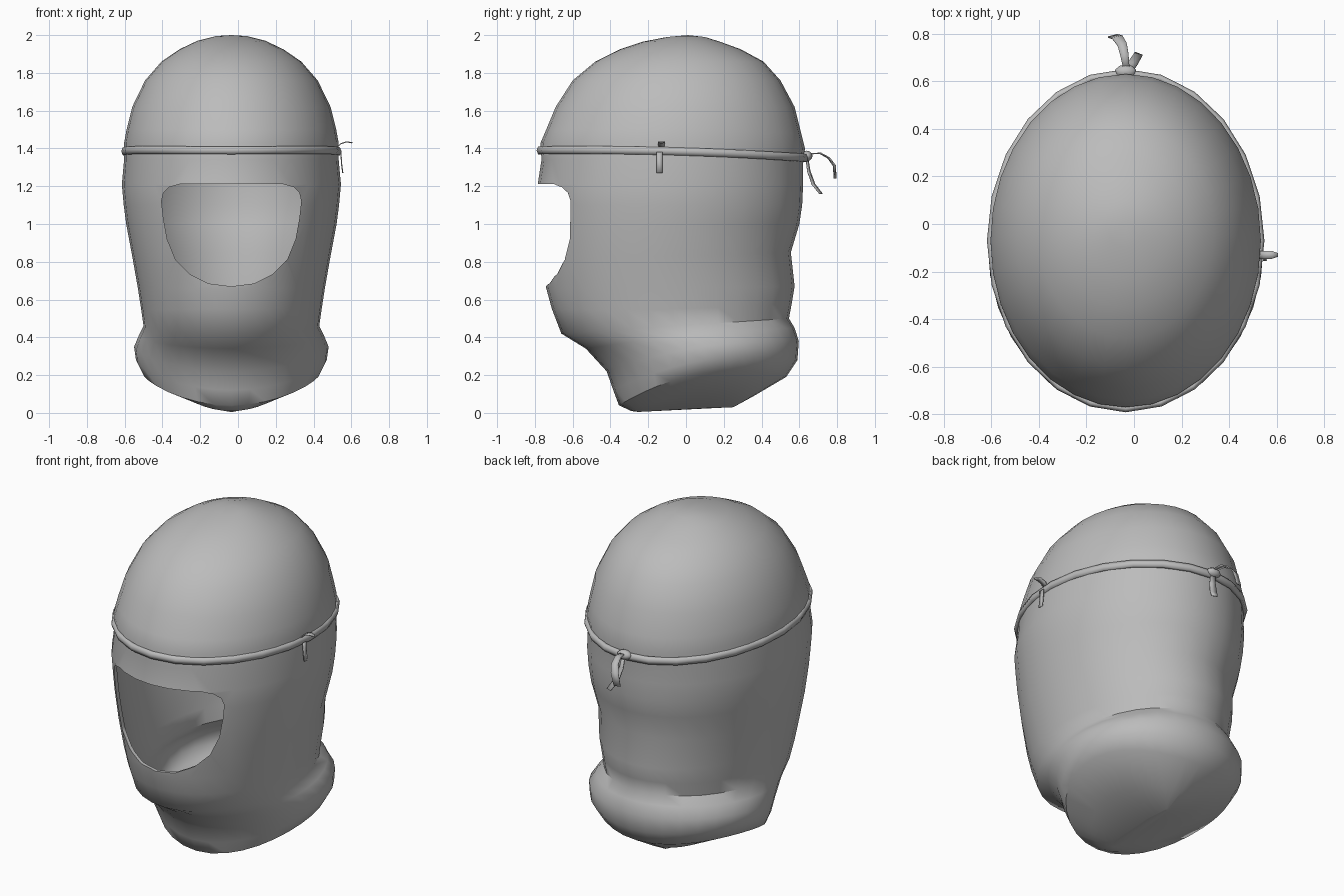
import bpy, bmesh, math
from mathutils import Vector

if "Cube" in bpy.data.objects:
    bpy.data.objects.remove(bpy.data.objects["Cube"])

CX = -0.035          # middle of the hood
SEG = 32

grey = bpy.data.materials.new("grey cloth")
grey.diffuse_color = (0.5, 0.5, 0.5, 1)
grey.use_nodes = True
grey.node_tree.nodes["Principled BSDF"].inputs["Base Color"].default_value = grey.diffuse_color


def make(name, verts, faces):
    me = bpy.data.meshes.new(name)
    me.from_pydata(verts, [], faces)
    bm = bmesh.new()
    bm.from_mesh(me)
    bmesh.ops.recalc_face_normals(bm, faces=bm.faces)
    bm.to_mesh(me)
    bm.free()
    ob = bpy.data.objects.new(name, me)
    bpy.context.collection.objects.link(ob)
    me.materials.append(grey)
    return ob


def smooth(ob, angle=45):
    bpy.ops.object.select_all(action='DESELECT')
    ob.select_set(True)
    bpy.context.view_layer.objects.active = ob
    bpy.ops.object.shade_smooth_by_angle(angle=math.radians(angle))


def ring(zf, zs, zb, yf, yb, hw, seg=SEG):
    """Oval loop with its own height at front, side and back."""
    pts = []
    for i in range(seg):
        a = 2 * math.pi * i / seg
        t = math.sin(a)
        z = zs + (zb - zf) / 2 * t + ((zf + zb) / 2 - zs) * t * t
        pts.append(Vector((CX + hw * math.cos(a), (yf + yb) / 2 + (yb - yf) / 2 * t, z)))
    return pts


# Hood shell: z front, z side, z back, y front, y back, half width
LOOPS = [
    (1.99, 1.995, 1.99, -.10, .10, .08), (1.965, 1.97, 1.965, -.23, .18, .18),
    (1.925, 1.925, 1.925, -.35, .29, .275), (1.86, 1.86, 1.86, -.48, .41, .37),
    (1.76, 1.76, 1.76, -.60, .50, .457), (1.62, 1.62, 1.62, -.69, .575, .525),
    (1.50, 1.50, 1.48, -.74, .61, .555), (1.43, 1.43, 1.40, -.77, .63, .568),
    (1.34, 1.34, 1.32, -.765, .62, .568), (1.21, 1.21, 1.21, -.785, .62, .58),
    (1.10, 1.10, 1.10, -.78, .615, .57), (1.00, 1.00, 1.00, -.775, .60, .557),
    (.83, .83, .85, -.76, .555, .525), (.66, .66, .67, -.74, .575, .495),
    (.55, .55, .58, -.71, .56, .478), (.42, .46, .50, -.66, .545, .465),
    (.34, .41, .45, -.53, .575, .49), (.22, .35, .38, -.42, .597, .515),
    (.12, .28, .28, -.385, .59, .505), (.04, .21, .19, -.355, .53, .47),
    (.01, .10, .09, -.29, .36, .25), (.005, .02, .03, -.25, .25, .03),
]
verts = [Vector((CX, .01, 2.0))]
for l in LOOPS:
    verts += ring(*l)
faces = [(0, 1 + i, 1 + (i + 1) % SEG) for i in range(SEG)]
for r in range(len(LOOPS) - 1):
    a, b = 1 + r * SEG, 1 + (r + 1) * SEG
    faces += [(a + i, b + i, b + (i + 1) % SEG, a + (i + 1) % SEG) for i in range(SEG)]
last = 1 + (len(LOOPS) - 1) * SEG
faces.append(tuple(last + i for i in range(SEG)))
hood = make("hood", verts, faces)
sol = hood.modifiers.new("thickness", 'SOLIDIFY')
sol.thickness = 0.02
sol.offset = -1

# Face opening cutter: flat top, rounded bottom
half = [(0, .67), (.12, .685), (.22, .735), (.295, .81), (.34, .92), (.36, 1.03),
        (.37, 1.12), (.36, 1.165), (.33, 1.195), (.27, 1.212), (0, 1.213)]
outline = half + [(-x, z) for x, z in reversed(half[1:-1])]
n = len(outline)
cv = [(CX + x, y, z) for y in (-1.2, -.3) for x, z in outline]
cf = [tuple(range(n)), tuple(range(n, 2 * n))]
cf += [(i, (i + 1) % n, n + (i + 1) % n, n + i) for i in range(n)]
cutter = make("face_opening_cutter", cv, cf)
cutter.hide_render = True
cutter.hide_viewport = True
cut = hood.modifiers.new("opening", 'BOOLEAN')
cut.operation = 'DIFFERENCE'
cut.solver = 'EXACT'
cut.object = cutter
bpy.context.view_layer.update()
deps = bpy.context.evaluated_depsgraph_get()
baked = bpy.data.meshes.new_from_object(hood.evaluated_get(deps))
hood.modifiers.clear()
hood.data = baked
bpy.data.objects.remove(cutter)
smooth(hood)

# Drawstring hem around the brow
path = ring(1.39, 1.385, 1.35, -.775, .635, .567, 24)
tube = []
for i, p in enumerate(path):
    out = Vector((p.x - CX, p.y + .07, 0)).normalized()
    for k in range(6):
        a = k * math.pi / 3
        tube.append(p + out * (.016 * math.cos(a)) + Vector((0, 0, .024 * math.sin(a))))
tf = []
for i in range(24):
    for k in range(6):
        j, m = (i + 1) % 24, (k + 1) % 6
        tf.append((i * 6 + k, j * 6 + k, j * 6 + m, i * 6 + m))
smooth(make("brow_drawstring", tube, tf), 80)


def ribbon(name, pts, widths, side):
    """Thin strip along a path."""
    s = Vector(side).normalized()
    v = []
    for p, w in zip(pts, widths):
        v += [Vector(p) - s * w / 2, Vector(p) + s * w / 2]
    f = [(2 * i, 2 * i + 1, 2 * i + 3, 2 * i + 2) for i in range(len(pts) - 1)]
    ob = make(name, v, f)
    m = ob.modifiers.new("thickness", 'SOLIDIFY')
    m.thickness = .006
    m.offset = 0
    smooth(ob)


# Tied ends at the back
ribbon("long_tie_end", [(-.03, .64, 1.37), (-.04, .71, 1.375), (-.05, .755, 1.35),
                        (-.07, .785, 1.31), (-.09, .79, 1.24)],
       [.025, .035, .04, .045, .04], (1, .25, 0))
ribbon("short_tie_end", [(-.03, .64, 1.35), (-.02, .65, 1.28), (-.005, .675, 1.21),
                         (.02, .715, 1.16)], [.025, .035, .04, .035], (1, -.4, 0))
bpy.ops.mesh.primitive_uv_sphere_add(segments=10, ring_count=6, radius=1, location=(-.035, .64, 1.36))
knot = bpy.context.object
knot.name = "tie_knot"
knot.scale = (.045, .03, .028)
knot.data.materials.append(grey)
smooth(knot, 80)

# Side tab and hanging strip
ribbon("side_tab", [(.52, -.13, 1.40), (.545, -.13, 1.425), (.575, -.13, 1.435), (.605, -.13, 1.43)],
       [.03, .035, .035, .015], (0, 1, 0))
ribbon("side_strip", [(.545, -.14, 1.38), (.548, -.14, 1.32), (.555, -.14, 1.27)],
       [.03, .03, .03], (0, 1, 0))
